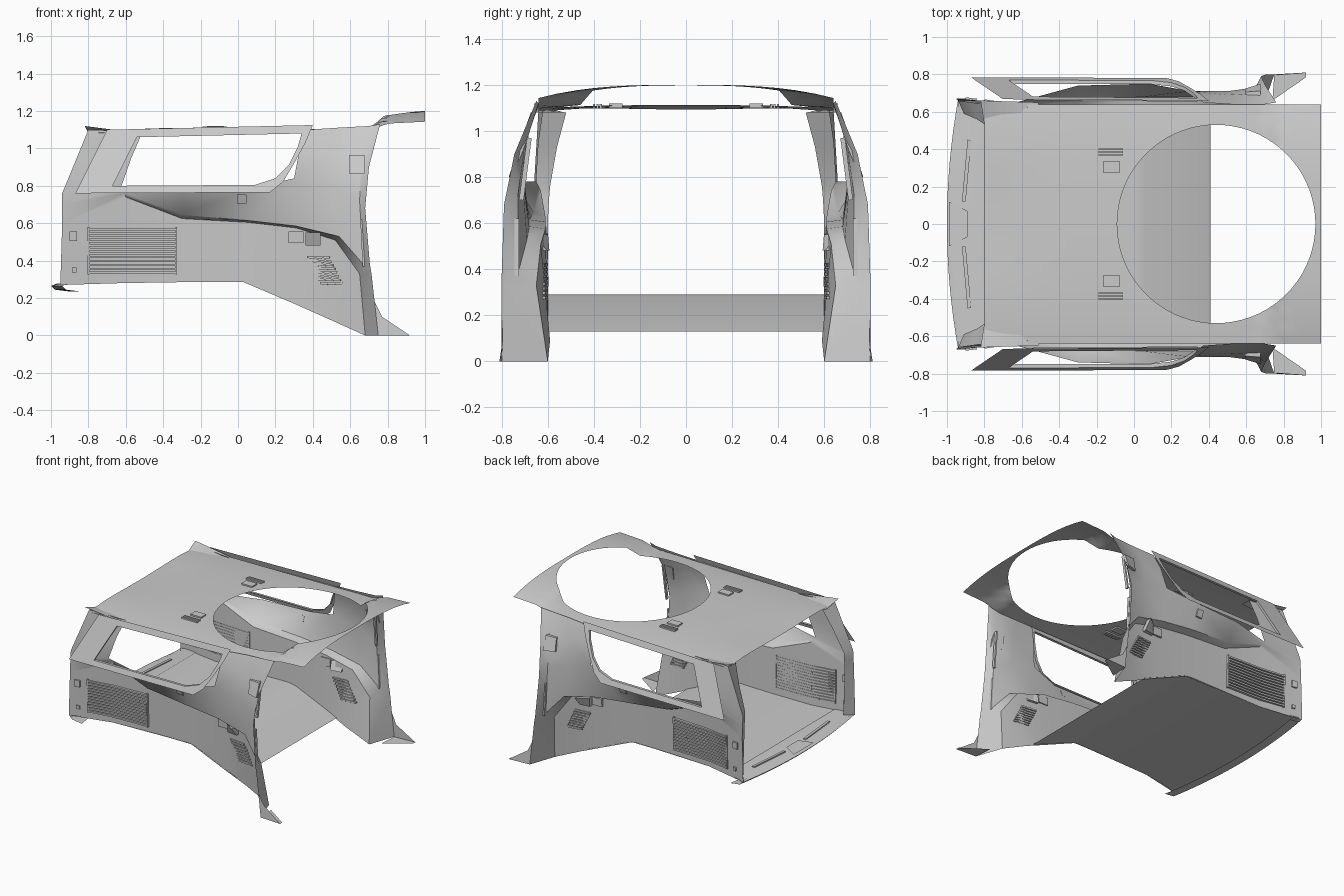
import bpy, bmesh, math
from mathutils import Vector
from mathutils.bvhtree import BVHTree

if "Cube" in bpy.data.objects:
    bpy.data.objects.remove(bpy.data.objects["Cube"])


def make(name, verts, faces, mirror=True, angle=40):
    me = bpy.data.meshes.new(name)
    me.from_pydata([tuple(v) for v in verts], [], faces)
    bm = bmesh.new()
    bm.from_mesh(me)
    bmesh.ops.recalc_face_normals(bm, faces=bm.faces)
    bm.to_mesh(me)
    bm.free()
    ob = bpy.data.objects.new(name, me)
    bpy.context.collection.objects.link(ob)
    if mirror:
        ob.modifiers.new("mirror", 'MIRROR').use_axis = (False, True, False)
    bpy.ops.object.select_all(action='DESELECT')
    bpy.context.view_layer.objects.active = ob
    ob.select_set(True)
    bpy.ops.object.shade_smooth_by_angle(angle=math.radians(angle))
    return ob


def grid(rows, skip=()):
    """Faces between equally long rows of points."""
    n = len(rows[0])
    verts = [p for r in rows for p in r]
    faces = [(i*n+j, i*n+j+1, (i+1)*n+j+1, (i+1)*n+j)
             for i in range(len(rows)-1) for j in range(n-1) if (i, j) not in skip]
    return verts, faces


def bars(name, segs, w, h, mirror=True, side=(0, 1, 0)):
    """Thin boxes between point pairs; w along side, h across."""
    V, F = [], []
    for a, b in segs:
        a, b = Vector(a), Vector(b)
        d = (b-a).normalized()
        u = d.cross(Vector(side)).normalized()
        t = u.cross(d).normalized()
        k = len(V)
        for p in (a, b):
            for i, j in ((-1, -1), (1, -1), (1, 1), (-1, 1)):
                V.append(p + t*i*w/2 + u*j*h/2)
        F += [tuple(k+i for i in f) for f in ((0, 1, 2, 3), (4, 5, 6, 7), (0, 1, 5, 4),
              (1, 2, 6, 5), (2, 3, 7, 6), (3, 0, 4, 7))]
    return make(name, V, F, mirror, angle=20)


# Side wall, lower half: bottom edge, crease, ledge, sill (columns rear to front)
low = [
    [(-.90, .60, .28), (-.91, .60, .60), (-.91, .595, .70), (-.91, .59, .76)],
    [(-.95, .67, .27), (-.94, .67, .60), (-.94, .665, .70), (-.94, .66, .76)],
    [(-.62, .61, .28), (-.60, .63, .74), (-.61, .64, .76), (-.63, .65, .78)],
    [(-.30, .60, .285), (-.30, .61, .625), (-.30, .66, .645), (-.30, .74, .78)],
    [(.03, .60, .285), (.05, .61, .605), (.05, .68, .615), (.08, .75, .79)],
    [(.30, .60, .17), (.31, .61, .575), (.31, .68, .585), (.30, .71, .84)],
    [(.48, .59, .09), (.52, .63, .51), (.54, .69, .53), (.50, .71, .80)],
    [(.68, .60, .0), (.65, .65, .33), (.67, .73, .38), (.65, .73, .72)],
    [(.75, .80, .0), (.715, .80, .32), (.705, .80, .38), (.68, .79, .68)],
]
# Side wall, upper half: middle of pillar, roof edge
high = [
    [(-.84, .56, .93), (-.78, .52, 1.08)], [(-.87, .65, .93), (-.80, .64, 1.10)],
    [(-.57, .64, .95), (-.51, .62, 1.09)], [(-.2, .64, 1.0), (-.2, .64, 1.1)],
    [(.1, .64, 1.0), (.1, .64, 1.1)], [(.33, .68, 1.0), (.37, .65, 1.1)],
    [(.50, .69, .98), (.52, .64, 1.11)], [(.66, .70, .93), (.70, .64, 1.12)],
    [(.70, .745, .90), (.76, .65, 1.13)],
]
window = {(i, j) for i in (2, 3, 4) for j in (3, 4)}
wv, wf = grid([a+b for a, b in zip(low, high)], window)
make("side_wall", wv, wf)
tree = BVHTree.FromPolygons([Vector(v) for v in wv], wf)


def on_wall(x, z, off=0.0):
    hit = tree.ray_cast(Vector((x, 2, z)), Vector((0, -1, 0)))[0]
    return Vector((x, (hit.y if hit else .66) + off, z))


# Pointed foot of the front pillar
make("pillar_foot", [(.75, .80, 0), (.73, .80, .18), (.77, .795, .10), (.92, .81, 0),
                     (.92, .785, 0), (.74, .66, 0)],
     [(0, 1, 2, 3), (0, 3, 4, 5)])

# Outer window frame with a short inward reveal
outer = [(-.87, .76), (-.70, 1.10), (.40, 1.125), (.36, 1.03), (.30, .92), (.24, .82), (.17, .765)]
inner = [(-.67, .80), (-.54, 1.06), (.34, 1.08), (.32, 1.01), (.27, .91), (.20, .84), (.09, .805)]


def frame_pt(p, inset=0):
    return (p[0], .783 - (p[1]-.76)*.34 - inset, p[1])


loops = [[frame_pt(p) for p in outer + outer[:1]],
         [frame_pt(p) for p in inner + inner[:1]],
         [frame_pt(p, .02) for p in inner + inner[:1]]]
make("window_frame", *grid(loops), angle=30)


# Roof sheet around the round opening
def roof_z(x, y):
    s = min(max((x-.70)/.09, 0), 1)
    s = s*s*(3-2*s)
    z = 1.105 + .015*(x+.8)/1.5 + s*.069 + max(x-.8, 0)*.04
    rear = max(0, (-.4-x)/.4) * max(0, 1-(y/.4)**2)
    return z - .012*rear - (.022 + .035*s)*(abs(y)/.64)**3


cx, R = .44, .53
x0, x1, yw = -.80, 1.0, .64
angs = [2*math.pi*i/72 for i in range(72)]
angs += [math.atan2(sy*yw, ex-cx) % (2*math.pi) for sy in (1, -1) for ex in (x0, x1)]
angs.sort()
rays = []
for a in angs + angs[:1]:
    c, s = math.cos(a), math.sin(a)
    tx = ((x1 if c > 0 else x0)-cx)/c if abs(c) > 1e-6 else 9
    ty = yw/abs(s) if abs(s) > 1e-6 else 9
    far = min(tx, ty)
    ray = []
    for k in range(13):
        r = R + (far-R)*k/12
        x, y = cx + c*r, s*r
        ray.append((x, y, roof_z(x, y)))
    rays.append(ray)
make("roof_panel", *grid(rays), mirror=False)

# Roof rear corner trims
make("roof_corner_trim", [(-.80, .53, 1.08), (-.51, .55, 1.08), (-.51, .65, 1.08), (-.82, .66, 1.12),
                          (-.66, .62, 1.095)], [(0, 1, 4), (1, 2, 4), (2, 3, 4), (3, 0, 4)])

# Floor sheet with the down-sloping front edge, wider at the rear
floor = [(-.94, .275, .66), (-.78, .28, .635), (-.62, .28, .61), (0, .29, .603), (.06, .28, .603),
         (.41, .13, .60)]
make("floor_panel", *grid([[(x, y, z) for y in (-w, w)] for x, z, w in floor]), mirror=False, angle=15)

# Curved rear sill
sill = []
for i in range(17):
    y = -.67 + 1.34*i/16
    xo = -1 + .06*(abs(y)/.67)**2
    sill.append([(xo+.10, y, .235), (xo+.02, y, .245), (xo, y, .265), (xo+.03, y, .277),
                 (-.80, y*.95, .285)])
make("rear_sill", *grid(sill), mirror=False)
bars("sill_slot", [((-.91, .12, .285), (-.88, .45, .285))], .02, .008, side=(1, 0, 0))
make("sill_latch_plate", [(-.99, -.12, .281), (-.89, -.07, .290), (-.89, .07, .290), (-.99, .12, .281)],
     [(0, 1, 2, 3)], mirror=False)

# Large side louvres
xs = [-.80 + .47*i/8 for i in range(9)]
segs = []
for i in range(12):
    z = .335 + .021*i
    segs += [(on_wall(a, z, .007), on_wall(b, z, .007)) for a, b in zip(xs, xs[1:])]
bars("side_louvres", segs, .02, .012)
bars("louvre_surround", [(on_wall(x, .325, .004), on_wall(x, .58, .004)) for x in (-.80, -.33)], .02, .01)

# Small lower vent on the front pillar
segs = []
for i in range(8):
    z = .28 + .02*i
    px = [.50 - .01*i + d for d in (-.06, -.02, .02, .06)]
    segs += [(on_wall(a, z, .007), on_wall(b, z-.004, .007)) for a, b in zip(px, px[1:])]
bars("pillar_vent", segs, .02, .012)


def wall_plate(name, x, z, w, h, d=.015):
    q = [(x-w/2, z-h/2), (x+w/2, z-h/2), (x+w/2, z+h/2), (x-w/2, z+h/2)]
    V = [on_wall(*p, -d/2) for p in q] + [on_wall(*p, d) for p in q]
    make(name, V, [(4, 5, 6, 7), (0, 1, 2, 3)] + [(i, (i+1) % 4, 4+(i+1) % 4, 4+i) for i in range(4)], angle=20)


# Switch boxes under the ledge, belt guide, pull handle and clips
wall_plate("switch_box", .31, .525, .08, .06)
wall_plate("cup_pocket", .40, .515, .08, .07, .03)
wall_plate("belt_guide", .635, .915, .085, .10)
wall_plate("pull_handle", .02, .73, .05, .05, .008)
wall_plate("upper_clip", -.88, .53, .04, .05)
wall_plate("lower_clip", -.875, .35, .025, .025)

# Belt slot on the pillar edge
bars("belt_slot", [((.672, .735, .37), (.66, .735, .62)), ((.66, .715, .70), (.668, .68, .97))], .02, .012)

# Roof lamps and slotted vents
bars("roof_lamp", [((-.165, .305, roof_z(-.12, .3)), (-.075, .305, roof_z(-.12, .3)))], .06, .02)
bars("roof_vent", [((-.19, y, roof_z(-.12, y)), (-.06, y, roof_z(-.12, y))) for y in (.37, .385, .40)],
     .009, .02)
